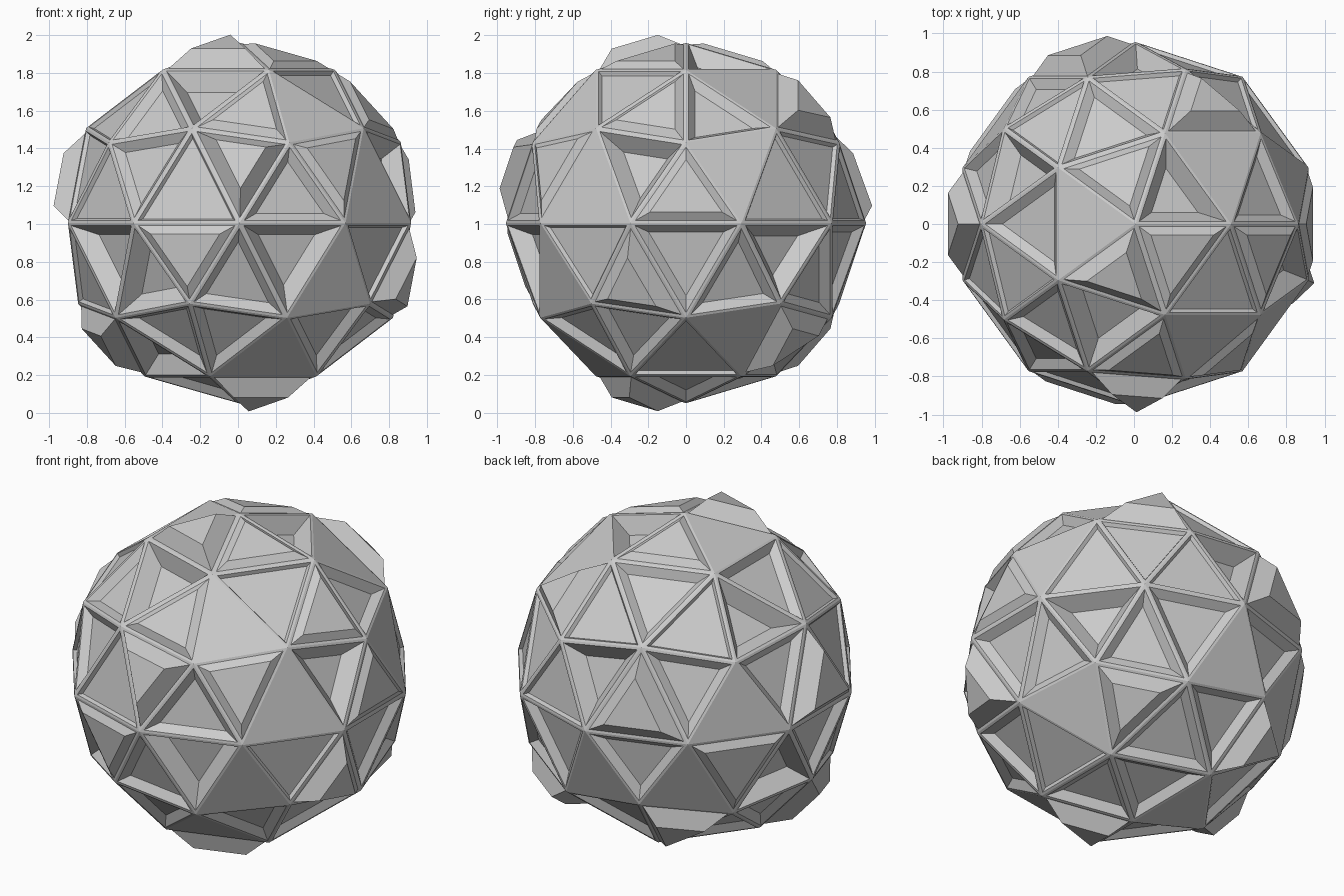
import bpy, bmesh, math

if "Cube" in bpy.data.objects:
    bpy.data.objects.remove(bpy.data.objects["Cube"])

RADIUS = 0.955
CENTRE = (0.008, 0.0, 1.005)
RIM = 0.014  # width of the raised strut beside each edge

# panel styles: (slope width, height along the face normal)
STYLES = {
    "b": (0.062, 0.092),   # tall raised block
    "l": (0.040, 0.030),   # low raised plate
    "p": (0.012, -0.020),  # shallow wide panel
    "m": (0.042, -0.040),  # medium recess
    "d": (0.066, -0.090),  # deep recess
}

# one string per latitude band, top to bottom; letters run by azimuth (n = plain)
BANDS = ["dlnbl", "nmmdp", "mbppdpmlnl", "npdmmpmbld", "pbbpn", "lpnpm",
         "dmmlp", "mmldd", "mmnndpdmnb",
         "nbmbmbmmmm", "pmmdn", "mmnmb"]

bm = bmesh.new()
bmesh.ops.create_icosphere(bm, subdivisions=2, radius=1.0)


def band_key(face):
    c = face.calc_center_median()
    return (-round(c.z, 2), round(math.degrees(math.atan2(c.y, c.x))) % 360)


ordered = sorted(bm.faces, key=band_key)
groups = {}
for face, code in zip(ordered, "".join(BANDS)):
    groups.setdefault(code, []).append(face)

bmesh.ops.scale(bm, vec=(RADIUS,) * 3, verts=bm.verts)
bm.normal_update()

# strut rim, then a sloped wall leading to each panel
for code, (width, height) in STYLES.items():
    faces = groups.get(code, [])
    bmesh.ops.inset_individual(bm, faces=faces, thickness=RIM, depth=0.0,
                               use_even_offset=True)
    bm.normal_update()
    bmesh.ops.inset_individual(bm, faces=faces, thickness=width, depth=height,
                               use_even_offset=True)
    bm.normal_update()

mesh = bpy.data.meshes.new("panelled_sphere")
bm.to_mesh(mesh)
bm.free()
sphere = bpy.data.objects.new("panelled_sphere", mesh)
sphere.location = CENTRE
bpy.context.collection.objects.link(sphere)
